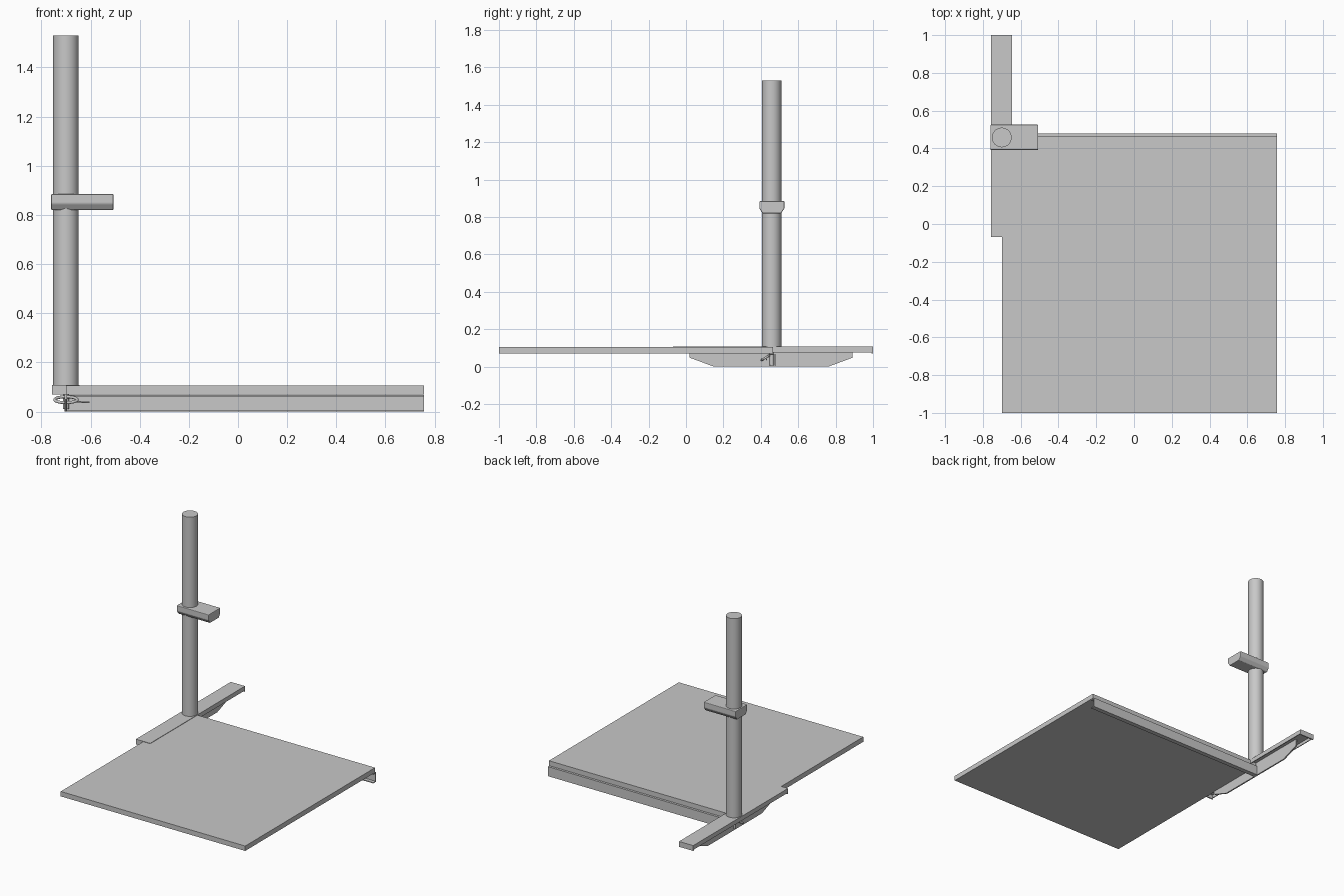
import bpy, bmesh, math
from mathutils import Vector

if "Cube" in bpy.data.objects:
    bpy.data.objects.remove(bpy.data.objects["Cube"], do_unlink=True)

GREY = (0.58, 0.58, 0.58, 1)
mat = bpy.data.materials.new("plain grey")
mat.use_nodes = True
mat.diffuse_color = GREY
mat.node_tree.nodes["Principled BSDF"].inputs["Base Color"].default_value = GREY


def finish(name, bm):
    bmesh.ops.recalc_face_normals(bm, faces=bm.faces)
    mesh = bpy.data.meshes.new(name)
    bm.to_mesh(mesh)
    bm.free()
    mesh.materials.append(mat)
    ob = bpy.data.objects.new(name, mesh)
    bpy.context.collection.objects.link(ob)
    return ob


def box(name, low, high):
    low, high = Vector(low), Vector(high)
    bm = bmesh.new()
    bmesh.ops.create_cube(bm, size=1)
    for v in bm.verts:
        v.co = (low + high) / 2 + v.co * (high - low)
    return finish(name, bm)


def extrude_x(name, profile, x0, x1):
    """Extrude a (y, z) profile between two x positions."""
    bm = bmesh.new()
    face = bm.faces.new([bm.verts.new((x0, y, z)) for y, z in profile])
    new = bmesh.ops.extrude_face_region(bm, geom=[face])["geom"]
    bmesh.ops.translate(bm, vec=(x1 - x0, 0, 0),
                        verts=[g for g in new if isinstance(g, bmesh.types.BMVert)])
    return finish(name, bm)


def cylinder(name, x, y, radius, z0, z1):
    bm = bmesh.new()
    bmesh.ops.create_cone(bm, cap_ends=True, segments=48, radius1=radius,
                          radius2=radius, depth=z1 - z0)
    bmesh.ops.translate(bm, vec=(x, y, (z0 + z1) / 2), verts=bm.verts)
    ob = finish(name, bm)
    bpy.ops.object.select_all(action="DESELECT")
    ob.select_set(True)
    bpy.context.view_layer.objects.active = ob
    bpy.ops.object.shade_smooth_by_angle()
    return ob


def wire(name, points, radius, closed):
    curve = bpy.data.curves.new(name, "CURVE")
    curve.dimensions = "3D"
    curve.bevel_depth = radius
    curve.bevel_resolution = 2
    curve.use_fill_caps = True
    spline = curve.splines.new("POLY")
    spline.points.add(len(points) - 1)
    for p, co in zip(spline.points, points):
        p.co = (*co, 1)
    spline.use_cyclic_u = closed
    curve.materials.append(mat)
    ob = bpy.data.objects.new(name, curve)
    bpy.context.collection.objects.link(ob)


POST_X, POST_Y = -0.70, 0.458

# Base board
box("base_board", (-0.70, -1, 0.07), (0.757, 0.465, 0.105))

# Rear beam: channel with its web at the back
beam = [(0.445, 0), (0.478, 0), (0.478, 0.068), (0.445, 0.068),
        (0.445, 0.062), (0.47, 0.062), (0.47, 0.006), (0.445, 0.006)]
extrude_x("rear_beam", beam, -0.70, 0.757)

# Foot rail: top plate with downturned sides and ends
X0, X1, Y0, Y1 = -0.757, -0.645, -0.07, 1.0
box("rail_top", (X0, Y0, 0.098), (X1, Y1, 0.108))
for side, x in (("right", X0), ("left", X1 - 0.006)):
    box("rail_lip_" + side, (x, Y0, 0.077), (x + 0.006, Y1, 0.1))
for end, y in (("front", Y0), ("back", Y1 - 0.008)):
    box("rail_end_" + end, (X0, y, 0.07), (X1, y + 0.008, 0.1))

# Tapered web under the rail
web = [(0.02, 0.1), (0.02, 0.048), (0.15, 0), (0.76, 0), (0.89, 0.048), (0.89, 0.1)]
extrude_x("rail_web", web, -0.705, -0.695)

# Post and its lower spindle
cylinder("post", POST_X, POST_Y, 0.052, 0.1, 1.53)
cylinder("post_spindle", POST_X, POST_Y, 0.012, 0.01, 0.1)

# Clamp arm with chamfered underside
arm = [(0.392, 0.885), (0.392, 0.846), (0.41, 0.82), (0.508, 0.82),
       (0.526, 0.846), (0.526, 0.885)]
arm_ob = extrude_x("clamp_arm", arm, -0.76, -0.507)
bevel = arm_ob.modifiers.new("soft_edges", "BEVEL")
bevel.width = 0.004
bevel.segments = 2

# Wire catch beneath the post, with a short handle
loop = []
for i in range(24):
    a = math.tau * i / 24
    loop.append((POST_X + 0.046 * math.cos(a), 0.425 + 0.02 * math.sin(a),
                 0.048 + 0.012 * math.sin(a)))
wire("catch_loop", loop, 0.006, True)
wire("catch_handle", [(-0.66, 0.43, 0.04), (-0.605, 0.43, 0.037)], 0.003, False)
